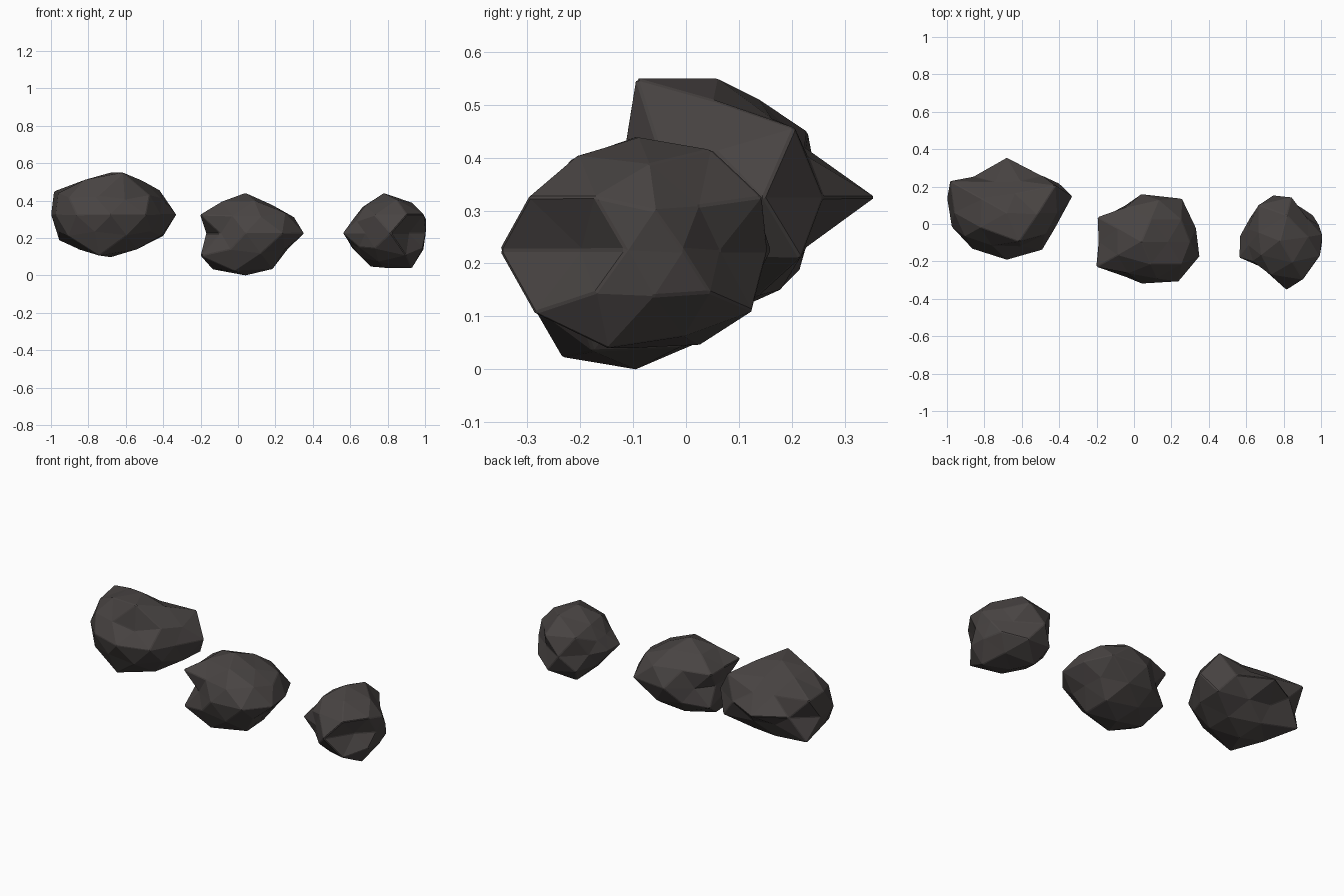
import bpy, bmesh, math
from mathutils import Vector, Matrix

if "Cube" in bpy.data.objects:
    bpy.data.objects.remove(bpy.data.objects["Cube"])

stone = bpy.data.materials.new("dark_stone")
stone.diffuse_color = (0.065, 0.057, 0.055, 1)
stone.use_nodes = True
stone.node_tree.nodes["Principled BSDF"].inputs["Base Color"].default_value = stone.diffuse_color

# Rings of a 42-point geodesic ball: (height, first angle, angle step, count)
RINGS = [(1, 0, 0, 1), (.851, 0, 72, 5), (.447, 0, 72, 5), (.526, 36, 72, 5),
         (0, 18, 36, 10), (-.526, 0, 72, 5), (-.447, 36, 72, 5),
         (-.851, 36, 72, 5), (-1, 0, 0, 1)]
SQUASH = Vector((1, .77, .66))


def rock(name, centre, turn, radii):
    """Ball with one radius per point, squashed, turned and placed."""
    bm = bmesh.new()
    verts, target = [], {}
    for (z, start, step, count), ring in zip(RINGS, radii):
        flat = math.sqrt(max(0, 1 - z * z))
        for i in range(count):
            a = math.radians(start + step * i)
            d = Vector((flat * math.cos(a), flat * math.sin(a), z))
            v = bm.verts.new(d)
            verts.append(v)
            target[v] = d * SQUASH * ring[i]
    bmesh.ops.convex_hull(bm, input=verts)
    rot = Matrix.Rotation(math.radians(turn), 3, 'Z')
    for v, p in target.items():
        v.co = rot @ p + Vector(centre)
    bmesh.ops.recalc_face_normals(bm, faces=bm.faces[:])
    me = bpy.data.meshes.new(name)
    bm.to_mesh(me)
    bm.free()
    me.materials.append(stone)
    ob = bpy.data.objects.new(name, me)
    bpy.context.collection.objects.link(ob)
    # slightly worn edges
    bev = ob.modifiers.new("worn_edges", 'BEVEL')
    bev.width = .004
    bev.segments = 1
    bev.limit_method = 'ANGLE'
    bev.angle_limit = math.radians(30)


# Large rock, raised, on the left
rock("left_rock", (-.68, .06, .325), 0, [
    [.34],
    [.323, .265, .33, .33, .40],
    [.30, .26, .42, .31, .27],
    [.378, .265, .33, .28, .30],
    [.368, .32, .386, .31, .336, .31, .31, .328, .32, .28],
    [.32, .27, .40, .33, .32],
    [.387, .26, .31, .31, .30],
    [.33, .31, .33, .39, .33],
    [.345]])

# Middle rock with a notch at its left front corner
rock("middle_rock", (.04, -.095, .225), 0, [
    [.326],
    [.27, .31, .30, .30, .31],
    [.29, .34, .325, .335, .30],
    [.31, .30, .27, .27, .31],
    [.308, .37, .331, .24, .22, .22, .23, .29, .34, .328],
    [.26, .32, .32, .349, .31],
    [.29, .30, .25, .29, .29],
    [.33, .31, .34, .36, .34],
    [.341]])

# Small rock on the right
rock("right_rock", (.78, -.09, .225), 8, [
    [.325],
    [.29, .34, .25, .26, .32],
    [.255, .34, .22, .22, .34],
    [.24, .33, .20, .28, .29],
    [.23, .22, .32, .235, .22, .24, .20, .345, .20, .23],
    [.25, .33, .23, .21, .34],
    [.27, .31, .20, .27, .27],
    [.29, .32, .23, .27, .33],
    [.28]])
